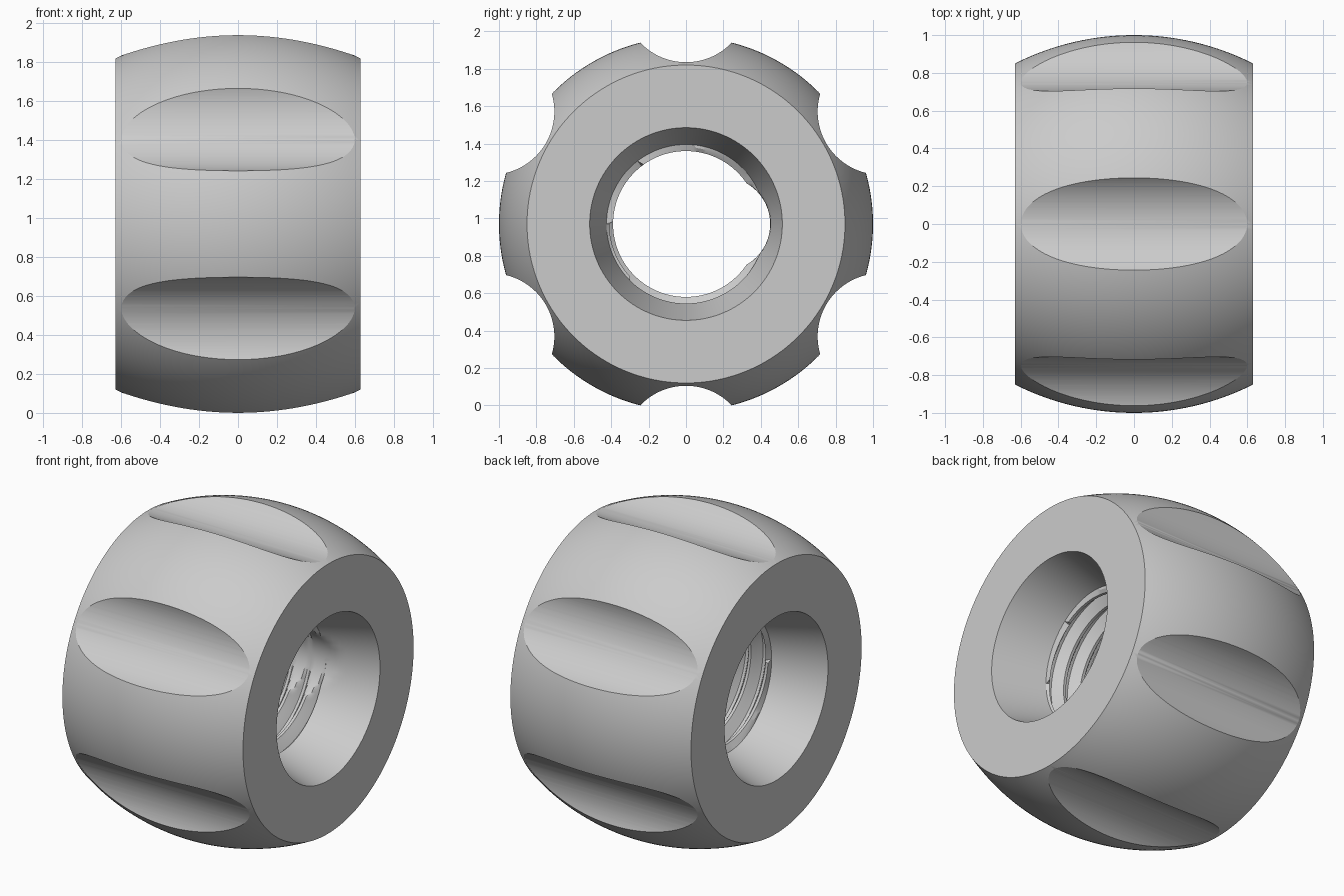
import bpy, bmesh, math
from math import cos, sin, pi, sqrt
from mathutils import Matrix

if "Cube" in bpy.data.objects:
    bpy.data.objects.remove(bpy.data.objects["Cube"], do_unlink=True)

SEG = 192                     # segments around the axis
HALF = 0.63                   # half length along x
RIM, LIP, END = 0.515, 0.425, 0.3   # countersink mouth, its inner lip, thread end
CENTRE_Z = 0.97

metal = bpy.data.materials.new("light grey metal")
metal.use_nodes = True
grey = (0.6, 0.6, 0.6, 1)
metal.diffuse_color = grey
metal.node_tree.nodes["Principled BSDF"].inputs["Base Color"].default_value = grey


def grid(bm, rows, point):
    """Sheet of quads around the x axis; point(row, angle) gives (x, radius)."""
    table = []
    for row in rows:
        line = []
        for i in range(SEG + 1):
            a = 2 * pi * i / SEG
            x, r = point(row, a)
            line.append(bm.verts.new((x, r * cos(a), r * sin(a))))
        table.append(line)
    for p, q in zip(table, table[1:]):
        for i in range(SEG):
            bm.faces.new((p[i], q[i], q[i + 1], p[i + 1]))


def finish(bm, name):
    mesh = bpy.data.meshes.new(name)
    bm.to_mesh(mesh)
    bm.free()
    mesh.materials.append(metal)
    ob = bpy.data.objects.new(name, mesh)
    bpy.context.collection.objects.link(ob)
    ob.location.z = CENTRE_Z
    return ob


def activate(ob):
    bpy.ops.object.select_all(action="DESELECT")
    ob.select_set(True)
    bpy.context.view_layer.objects.active = ob


# Barrel-shaped body with a plain bore
bulge = 1.398
xs = [HALF * (k / 20 - 1) for k in range(41)]
profile = [(x, sqrt(bulge ** 2 - x * x) - bulge + 1) for x in xs]
profile += [(HALF, RIM), (-HALF, RIM), profile[0]]
bm = bmesh.new()
grid(bm, profile, lambda p, a: p)
bmesh.ops.remove_doubles(bm, verts=bm.verts, dist=1e-5)
bmesh.ops.recalc_face_normals(bm, faces=bm.faces)
body = finish(bm, "barrel_body")

# Six grip scallops cut by cylinders parallel to the axis
bm = bmesh.new()
for k in range(6):
    place = (Matrix.Rotation(k * pi / 3, 4, "X") @ Matrix.Translation((0, 0, 1.203))
             @ Matrix.Rotation(pi / 2, 4, "Y"))
    bmesh.ops.create_cone(bm, cap_ends=True, segments=128, radius1=0.338,
                          radius2=0.338, depth=2, matrix=place)
cutter = finish(bm, "scallop_cutter")
cutter.hide_render = True
cut = body.modifiers.new("scallops", "BOOLEAN")
cut.operation, cut.solver, cut.object = "DIFFERENCE", "EXACT", cutter
activate(body)
bpy.ops.object.modifier_apply(modifier=cut.name)
bpy.data.objects.remove(cutter, do_unlink=True)


# Relief channel on one side of the bore, which trims the thread teeth
def relief(a):
    return 0.2 * cos(a) + sqrt(0.0625 - (0.2 * sin(a)) ** 2)


def cone_point(x, a):
    r = LIP + (RIM - LIP) * (abs(x) - END) / (HALF - END)
    return x, max(r, relief(a))


TOOTH = [(0, .39), (.15, .39), (.27, .41), (.39, .43),
         (.5, .45), (.65, .45), (.77, .43), (.88, .41)]
PITCH = 0.12


def thread_point(row, a):
    turn, (step, r) = row
    x = PITCH * (turn + step + a / (2 * pi))
    if abs(x) >= END:
        return cone_point(math.copysign(END, x), a)
    return x, max(r, relief(a))


# Countersinks and helical thread
bm = bmesh.new()
steps = [END + (HALF - END) * k / 10 for k in range(11)]
grid(bm, [-x for x in reversed(steps)], cone_point)
grid(bm, [(t, p) for t in range(-4, 4) for p in TOOTH], thread_point)
grid(bm, steps, cone_point)
bmesh.ops.remove_doubles(bm, verts=bm.verts, dist=1e-5)
bore = finish(bm, "threaded_bore")

for ob in (body, bore):
    activate(ob)
    bpy.ops.object.shade_smooth_by_angle(angle=math.radians(25))
